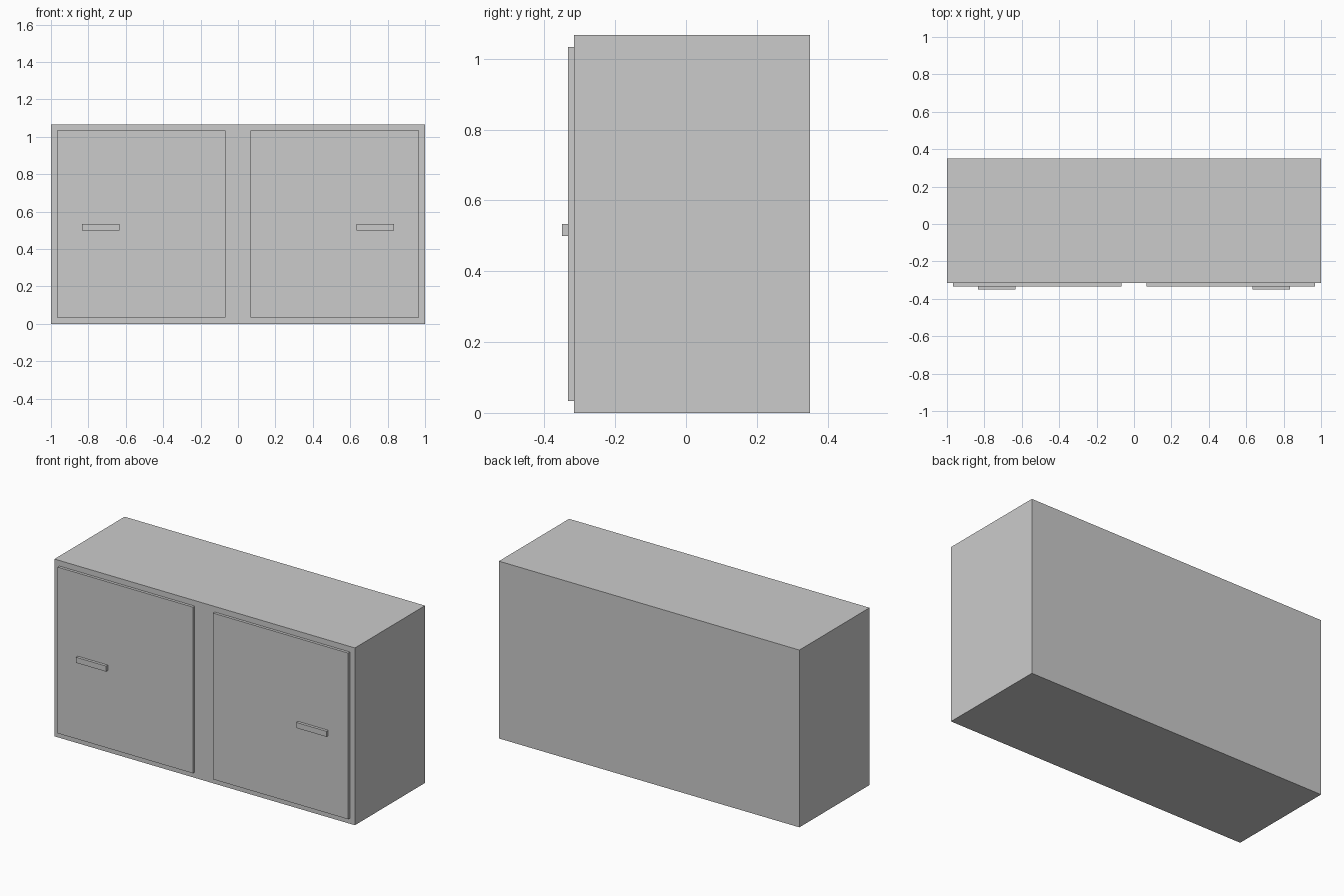
import bpy
import bmesh

if "Cube" in bpy.data.objects:
    bpy.data.objects.remove(bpy.data.objects["Cube"])


def box(name, x, y, z):
    """Box object spanning the given (min, max) ranges."""
    bm = bmesh.new()
    bmesh.ops.create_cube(bm, size=1)
    for v in bm.verts:
        v.co = [r[0] if c < 0 else r[1] for c, r in zip(v.co, (x, y, z))]
    mesh = bpy.data.meshes.new(name)
    bm.to_mesh(mesh)
    bm.free()
    obj = bpy.data.objects.new(name, mesh)
    bpy.context.collection.objects.link(obj)
    return obj


BACK, FRONT = 0.35, -0.3167
DOOR_FRONT, HANDLE_FRONT = -0.3333, -0.35

# Cabinet body
box("cabinet_body", (-1, 1), (FRONT, BACK), (0, 1.0667))

# Mirrored doors, each with a bar handle near its outer edge
for side, s in (("left", -1), ("right", 1)):
    door_x = sorted((s * 0.0667, s * 0.9667))
    handle_x = sorted((s * 0.6333, s * 0.8333))
    box(f"{side}_door", door_x, (DOOR_FRONT, FRONT), (0.0333, 1.0333))
    box(f"{side}_handle", handle_x, (HANDLE_FRONT, DOOR_FRONT), (0.5, 0.5333))
